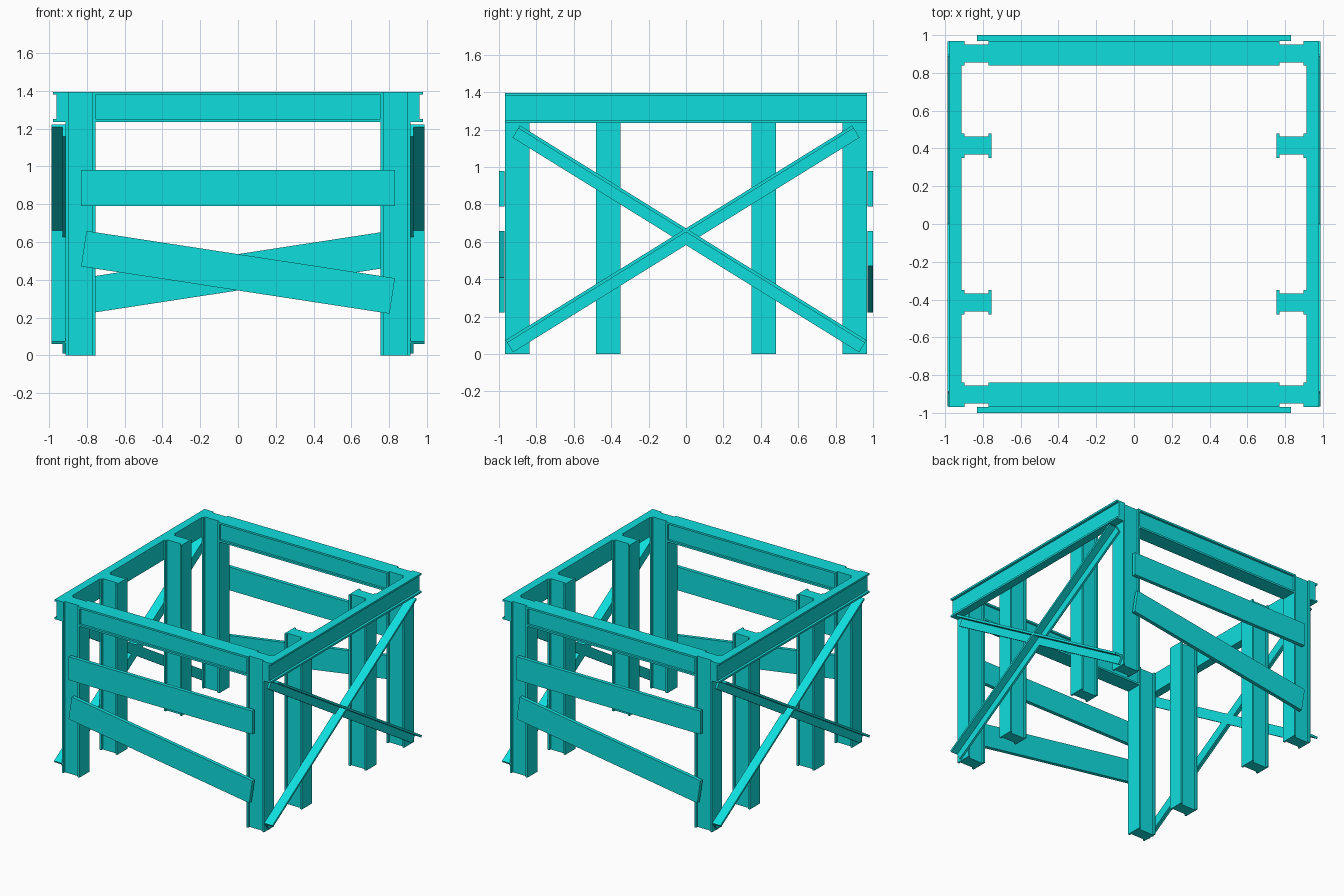
import bpy, bmesh, math
from mathutils import Matrix, Vector

if "Cube" in bpy.data.objects:
    bpy.data.objects.remove(bpy.data.objects["Cube"])

paint = bpy.data.materials.new("cyan_paint")
paint.diffuse_color = (0.005, 0.73, 0.73, 1)
paint.use_nodes = True
paint.node_tree.nodes["Principled BSDF"].inputs["Base Color"].default_value = paint.diffuse_color

X, Y, Z = Vector((1, 0, 0)), Vector((0, 1, 0)), Vector((0, 0, 1))


def prism(name, profile, u, v, start, end):
    """Sweep a closed profile, drawn along axes u and v, from start to end."""
    start, end = Vector(start), Vector(end)
    bm = bmesh.new()
    face = bm.faces.new([bm.verts.new(start + u * a + v * b) for a, b in profile])
    ext = bmesh.ops.extrude_face_region(bm, geom=[face], use_keep_orig=True)
    moved = [g for g in ext["geom"] if isinstance(g, bmesh.types.BMVert)]
    bmesh.ops.translate(bm, verts=moved, vec=end - start)
    bmesh.ops.recalc_face_normals(bm, faces=bm.faces)
    mesh = bpy.data.meshes.new(name)
    bm.to_mesh(mesh)
    bm.free()
    mesh.materials.append(paint)
    obj = bpy.data.objects.new(name, mesh)
    bpy.context.collection.objects.link(obj)
    return obj


def pair(names, *args):
    """Build a part and its twin turned half way round the z axis."""
    first = prism(names[0], *args)
    twin = bpy.data.objects.new(names[1], first.data)
    twin.matrix_world = Matrix.Rotation(math.pi, 4, 'Z')
    bpy.context.collection.objects.link(twin)


def h_section(depth, width, web, t=0.015):
    """H profile: flanges at both ends of the depth, thick web between."""
    d, w, s = depth / 2, width / 2, web / 2
    return [(-d, -w), (-d + t, -w), (-d + t, -s), (d - t, -s), (d - t, -w), (d, -w),
            (d, w), (d - t, w), (d - t, s), (-d + t, s), (-d + t, w), (-d, w)]


def box(w, h):
    return [(-w / 2, -h / 2), (w / 2, -h / 2), (w / 2, h / 2), (-w / 2, h / 2)]


TOP, BEAM_H = 1.395, 0.16
BEAM_Z = TOP - BEAM_H / 2

# Posts along both sides
post = h_section(0.158, 0.13, 0.095)
for label, y in (("front_corner", -0.903), ("front_middle", -0.415),
                 ("back_middle", 0.415), ("back_corner", 0.903)):
    twin = label.replace("front", "#").replace("back", "front").replace("#", "back")
    pair((f"right_{label}_post", f"left_{twin}_post"), post, X, Y,
         (0.834, y, 0), (0.834, y, TOP))

# Front and back top beams between the corner posts
pair(("front_beam", "back_beam"), h_section(BEAM_H, 0.13, 0.095), Z, Y,
     (-0.757, -0.903, BEAM_Z), (0.757, -0.903, BEAM_Z))

# Side channel beams, flanges pointing outwards
h, t = BEAM_H / 2, 0.015
channel = [(0.912, -h), (0.98, -h), (0.98, -h + t), (0.96, -h + t),
           (0.96, h - t), (0.98, h - t), (0.98, h), (0.912, h)]
pair(("right_side_beam", "left_side_beam"), channel, X, Z,
     (0, -0.968, BEAM_Z), (0, 0.968, BEAM_Z))

# Crossed angle-iron braces on the sides, upper leg pointing outwards
w, t = 0.038, 0.017
angle_iron = [(0.912, -w), (0.929, -w), (0.929, w - t), (0.987, w - t),
              (0.987, w), (0.912, w)]
for label, s in (("rising", 1), ("falling", -1)):
    a, b = Vector((0, -0.945 * s, 0.042)), Vector((0, 0.908 * s, 1.19))
    d = (b - a).normalized()
    up = Vector((0, -d.z, d.y)) * s
    pair((f"right_{label}_brace", f"left_{label}_brace"), angle_iron, X, up, a, b)

# Level and slanted boards on the front and back
board = box(0.03, 0.19)
for label, a, b in (("level", (-0.83, -0.985, 0.885), (0.83, -0.985, 0.885)),
                    ("slanted", (-0.816, -0.985, 0.565), (0.816, -0.985, 0.315))):
    d = (Vector(b) - Vector(a)).normalized()
    pair((f"front_{label}_board", f"back_{label}_board"), board, Y,
         Vector((-d.z, 0, d.x)), a, b)
